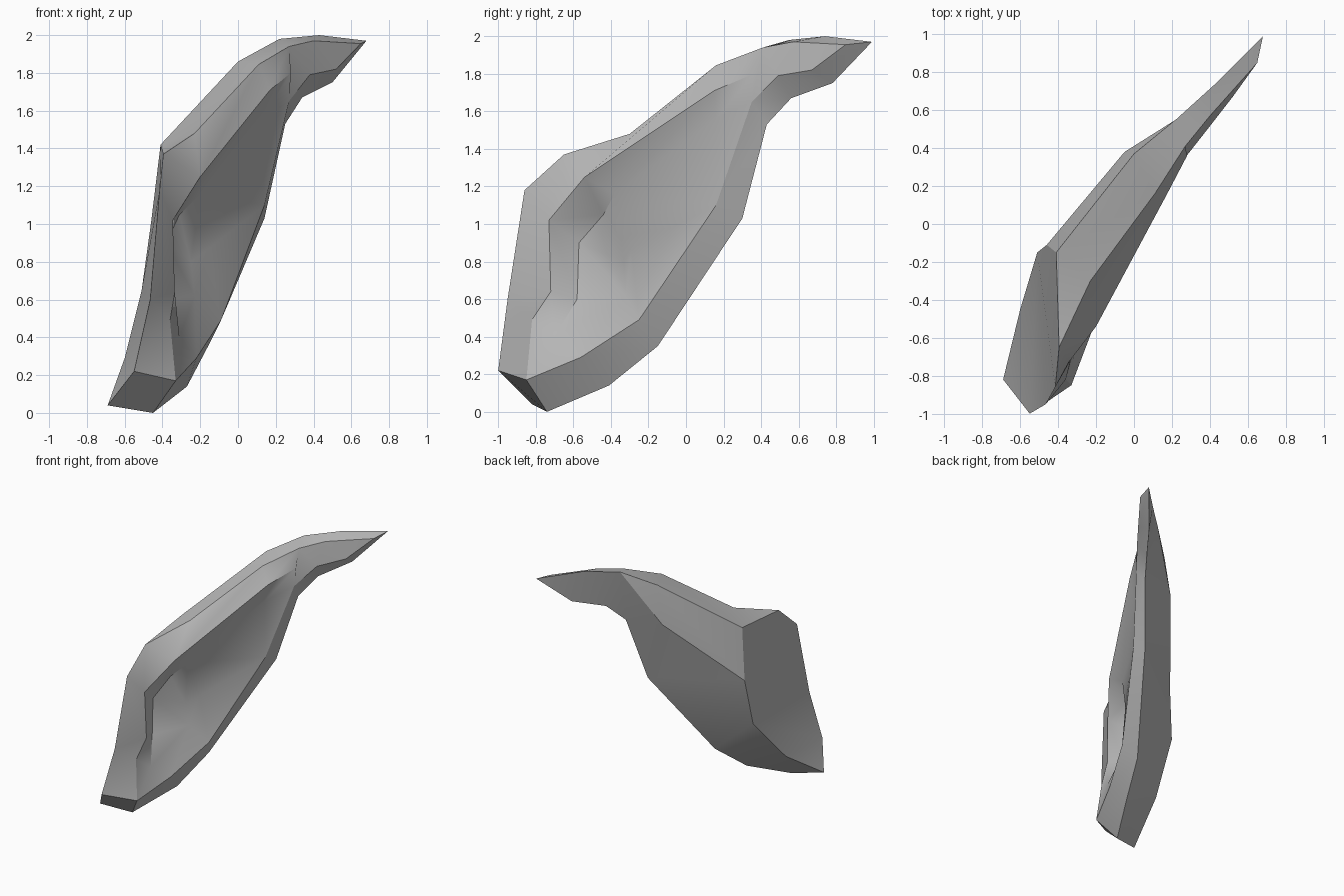
import bpy, bmesh, math

if "Cube" in bpy.data.objects:
    bpy.data.objects.remove(bpy.data.objects["Cube"])

bm = bmesh.new()


def loft(a, b):
    """Skin two point rows; repeated points collapse to triangles."""
    for i in range(len(a) - 1):
        pts = []
        for p in (a[i], a[i + 1], b[i + 1], b[i]):
            if p not in pts:
                pts.append(p)
        if len(pts) > 2:
            bm.faces.new([bm.verts.new(p) for p in pts])


# front rim, running from the lobe up the inner side, round the tip and back
rim = [(-.55, -1.0, .22), (-.33, -.85, .17), (-.22, -.56, .29), (-.09, -.25, .49),
       (.14, .16, 1.10), (.27, .35, 1.65), (.38, .49, 1.79), (.52, .67, 1.82),
       (.65, .85, 1.955), (.40, .57, 1.97), (.27, .41, 1.94), (.11, .16, 1.845),
       (-.23, -.30, 1.48), (-.395, -.65, 1.37), (-.415, -.86, 1.18), (-.465, -.95, .60)]

# rear outline: lower edge, upper edge, base edge and the bulge behind
tip = (.68, .99, 1.97)
low = [(-.45, -.74, .0), (-.27, -.41, .14), (-.16, -.15, .35), (.14, .30, 1.03),
       (.25, .43, 1.53), (.34, .56, 1.67), (.50, .78, 1.75), tip]
top = [tip, (.43, .74, 2.0), (.22, .55, 1.98), (0, .37, 1.86), (-.41, -.15, 1.42)]
base = [top[4], (-.46, -.11, 1.01), (-.51, -.15, .65), (-.60, -.45, .29), (-.69, -.82, .04)]
bulge = (-.05, .38, 1.55)

# inner fold and ear pit
fold = [(.28, .36, 1.80), (.17, .15, 1.71), (-.20, -.54, 1.25),
        (-.345, -.73, 1.02), (-.335, -.72, .64), (-.36, -.82, .49)]
pit = [(.13, .16, 1.56), (-.20, -.38, 1.16), (-.31, -.44, 1.05),
       (-.38, -.57, .90), (-.38, -.58, .60), (-.31, -.70, .40)]
lip = [(-.155, -.29, .87), (-.25, -.33, .80), (-.23, -.32, .62)]

# side walls, lobe underside and flat base
loft(rim[1:9], low)
loft(rim[8:14], top + [top[4]])
loft(rim[:2], [base[4], low[0]])
loft(base[:3] + base[2:], [rim[13], rim[14], rim[14], rim[15], rim[0], rim[0]])

# back
loft(top[:3] + [bulge, base[1], base[2], base[3], base[4]], low[::-1])
loft([top[2], top[3], top[4]], [bulge, bulge, base[1]])

# front: outer band, tip, fold wall, pit slope and floor
loft(rim[10:] + rim[:2], fold[:3] + fold[2:] + [fold[5]])
loft(rim[8:11] + [fold[0]], [rim[8], rim[7], rim[6], rim[5]])
loft(fold[:4] + fold[3:], [fold[0]] + pit)
loft(pit[1:], [lip[0], lip[1], lip[1], lip[2], lip[2]])
loft(lip[:2], [lip[0], lip[2]])
loft([fold[0], pit[0], pit[1], lip[0], lip[2], pit[5], fold[5]],
     [rim[5], rim[5], rim[4], rim[4], rim[3], rim[2], rim[1]])

bmesh.ops.remove_doubles(bm, verts=bm.verts, dist=.0005)
bmesh.ops.recalc_face_normals(bm, faces=bm.faces)

mesh = bpy.data.meshes.new("ear")
bm.to_mesh(mesh)
bm.free()
ear = bpy.data.objects.new("ear", mesh)
bpy.context.collection.objects.link(ear)

mat = bpy.data.materials.new("grey")
mat.diffuse_color = (.5, .5, .5, 1)
mat.use_nodes = True
mat.node_tree.nodes["Principled BSDF"].inputs["Base Color"].default_value = mat.diffuse_color
mesh.materials.append(mat)

bpy.context.view_layer.objects.active = ear
ear.select_set(True)
bpy.ops.object.shade_smooth_by_angle(angle=math.radians(30))
